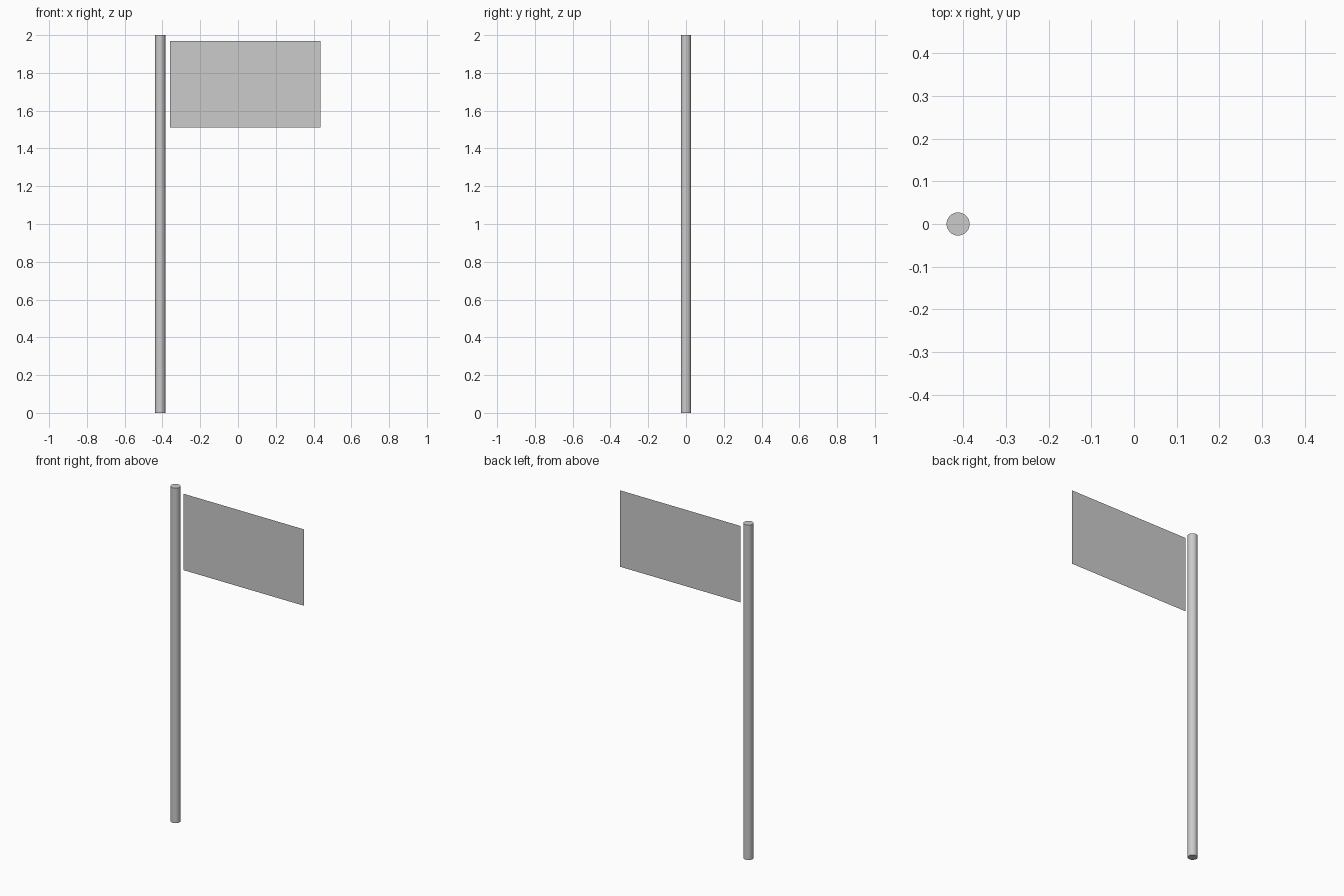
import bpy, bmesh, math

if "Cube" in bpy.data.objects:
    bpy.data.objects.remove(bpy.data.objects["Cube"])

# Pole: slim smooth cylinder standing on the ground
bpy.ops.mesh.primitive_cylinder_add(vertices=32, radius=0.027, depth=2.0,
                                    location=(-0.412, 0, 1.0))
pole = bpy.context.object
pole.name = "pole"
bpy.ops.object.shade_smooth_by_angle(angle=math.radians(30))

# Flag: a single flat sheet beside the top of the pole, facing the front
X0, X1, Z0, Z1 = -0.361, 0.437, 1.512, 1.968
bm = bmesh.new()
bm.faces.new([bm.verts.new((x, 0, z))
              for x, z in ((X0, Z0), (X1, Z0), (X1, Z1), (X0, Z1))])
mesh = bpy.data.meshes.new("flag")
bm.to_mesh(mesh)
bm.free()
flag = bpy.data.objects.new("flag", mesh)
bpy.context.collection.objects.link(flag)
